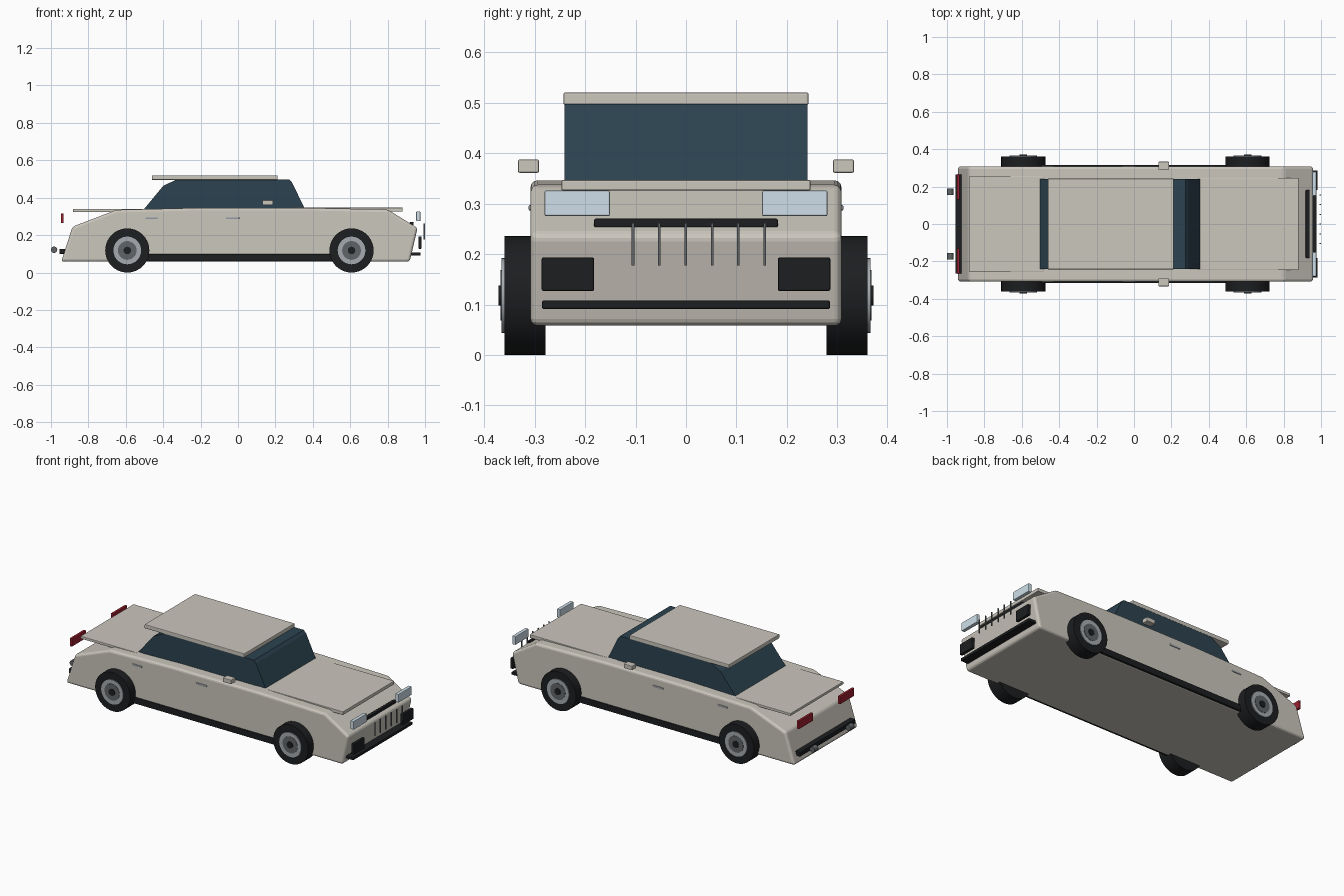
import bpy, bmesh
from math import pi
from mathutils import Matrix

if "Cube" in bpy.data.objects:
    bpy.data.objects.remove(bpy.data.objects["Cube"])


def material(name, r, g, b):
    m = bpy.data.materials.new(name)
    m.diffuse_color = (r, g, b, 1)
    m.use_nodes = True
    m.node_tree.nodes["Principled BSDF"].inputs["Base Color"].default_value = m.diffuse_color
    return m


PAINT = material("paint", 0.60, 0.57, 0.51)
GLASS = material("glass", 0.025, 0.055, 0.08)
BLACK = material("black_trim", 0.012, 0.013, 0.015)
CHROME = material("chrome", 0.38, 0.41, 0.44)
STEEL = material("steel", 0.12, 0.13, 0.14)
LAMP = material("lamp", 0.62, 0.74, 0.82)
RED = material("red_lamp", 0.35, 0.015, 0.03)


def finish(name, bm, mat, bevel=0, segments=2):
    bmesh.ops.recalc_face_normals(bm, faces=bm.faces)
    me = bpy.data.meshes.new(name)
    bm.to_mesh(me)
    bm.free()
    me.materials.append(mat)
    ob = bpy.data.objects.new(name, me)
    bpy.context.collection.objects.link(ob)
    if bevel:
        mod = ob.modifiers.new("bevel", 'BEVEL')
        mod.width, mod.segments = bevel, segments
    return ob


def box(name, x, y, z, mat, bevel=0.003):
    """Box from (min, max) pairs along each axis."""
    bm = bmesh.new()
    bmesh.ops.create_cube(bm, size=1)
    for v in bm.verts:
        for i, (lo, hi) in enumerate((x, y, z)):
            v.co[i] = (lo + hi) / 2 + v.co[i] * (hi - lo)
    return finish(name, bm, mat, bevel)


def prism(name, profile, half_width, mat, bevel=0, segments=2):
    """Side profile (x, z) extruded across the car."""
    bm = bmesh.new()
    face = bm.faces.new([bm.verts.new((x, -half_width, z)) for x, z in profile])
    ext = bmesh.ops.extrude_face_region(bm, geom=[face])["geom"]
    bmesh.ops.translate(bm, vec=(0, 2 * half_width, 0),
                        verts=[g for g in ext if isinstance(g, bmesh.types.BMVert)])
    return finish(name, bm, mat, bevel, segments)


def disc(name, x, y0, y1, z, radius, mat, sides=40, bevel=0):
    """Cylinder lying along y."""
    bm = bmesh.new()
    mtx = Matrix.Translation((x, (y0 + y1) / 2, z)) @ Matrix.Rotation(pi / 2, 4, 'X')
    bmesh.ops.create_cone(bm, cap_ends=True, segments=sides, radius1=radius,
                          radius2=radius, depth=abs(y1 - y0), matrix=mtx)
    for f in bm.faces:
        f.smooth = len(f.verts) == 4
    return finish(name, bm, mat, bevel)


def pair(name, x, y, z, mat):
    """Box mirrored to both sides of the car."""
    for s, side in ((-1, "right"), (1, "left")):
        box(f"{name}_{side}", x, sorted((s * y[0], s * y[1])), z, mat)


# Body shell and glass cabin
prism("body", [(-0.945, 0.058), (-0.885, 0.245), (-0.65, 0.335), (-0.2, 0.346),
               (0.35, 0.346), (0.80, 0.337), (0.96, 0.238), (0.918, 0.058)],
      0.308, PAINT, 0.014, 3)
prism("cabin_glass", [(-0.51, 0.33), (-0.40, 0.463), (-0.33, 0.497),
                      (0.275, 0.497), (0.29, 0.48), (0.362, 0.33)], 0.241, GLASS)

# Roof, hood and trunk panels
box("roof", (-0.46, 0.212), (-0.243, 0.243), (0.495, 0.52), PAINT, 0.004)
box("hood", (0.295, 0.88), (-0.247, 0.247), (0.326, 0.347), PAINT)
box("trunk_lid", (-0.882, -0.48), (-0.255, 0.255), (0.324, 0.340), PAINT)

# Sills, mirrors and door handles
pair("sill", (-0.55, 0.55), (0.29, 0.315), (0.06, 0.098), BLACK)
pair("mirror", (0.13, 0.187), (0.291, 0.333), (0.361, 0.387), PAINT)
pair("rear_handle", (-0.495, -0.43), (0.30, 0.312), (0.286, 0.297), CHROME)
pair("front_handle", (-0.065, 0.007), (0.30, 0.312), (0.286, 0.297), CHROME)

# Front lamps, grille and bumper
pair("headlight", (0.953, 0.975), (0.151, 0.28), (0.275, 0.326), LAMP)
pair("air_intake", (0.964, 0.982), (0.182, 0.286), (0.127, 0.193), BLACK)
box("grille_bar", (0.918, 0.938), (-0.182, 0.182), (0.253, 0.27), BLACK)
for i in range(6):
    y = -0.105 + i * 0.0522
    box(f"grille_slat_{i}", (0.993, 0.999), (y - 0.0025, y + 0.0025),
        (0.177, 0.261), STEEL, 0)
box("front_bumper", (0.925, 0.976), (-0.285, 0.285), (0.091, 0.108), BLACK)

# Tail lamps, rear bumper and exhausts
pair("tail_light", (-0.947, -0.932), (0.13, 0.266), (0.265, 0.315), RED)
box("rear_bumper", (-0.955, -0.915), (-0.265, 0.265), (0.10, 0.127), BLACK)
for s in (-1, 1):
    disc("exhaust", -0.983, s * 0.155, s * 0.191, 0.122, 0.017, STEEL, 20)

# Wheels: tyre with stepped rim, centre and cap
for axle, x in (("rear", -0.592), ("front", 0.607)):
    for s in (-1, 1):
        for part, y0, y1, r, mat in (("tyre", 0.278, 0.36, 0.118, BLACK),
                                     ("rim", 0.30, 0.365, 0.074, CHROME),
                                     ("wheel_centre", 0.31, 0.367, 0.05, STEEL),
                                     ("wheel_cap", 0.32, 0.371, 0.02, BLACK)):
            disc(f"{axle}_{part}", x, s * y0, s * y1, 0.118, r, mat)
